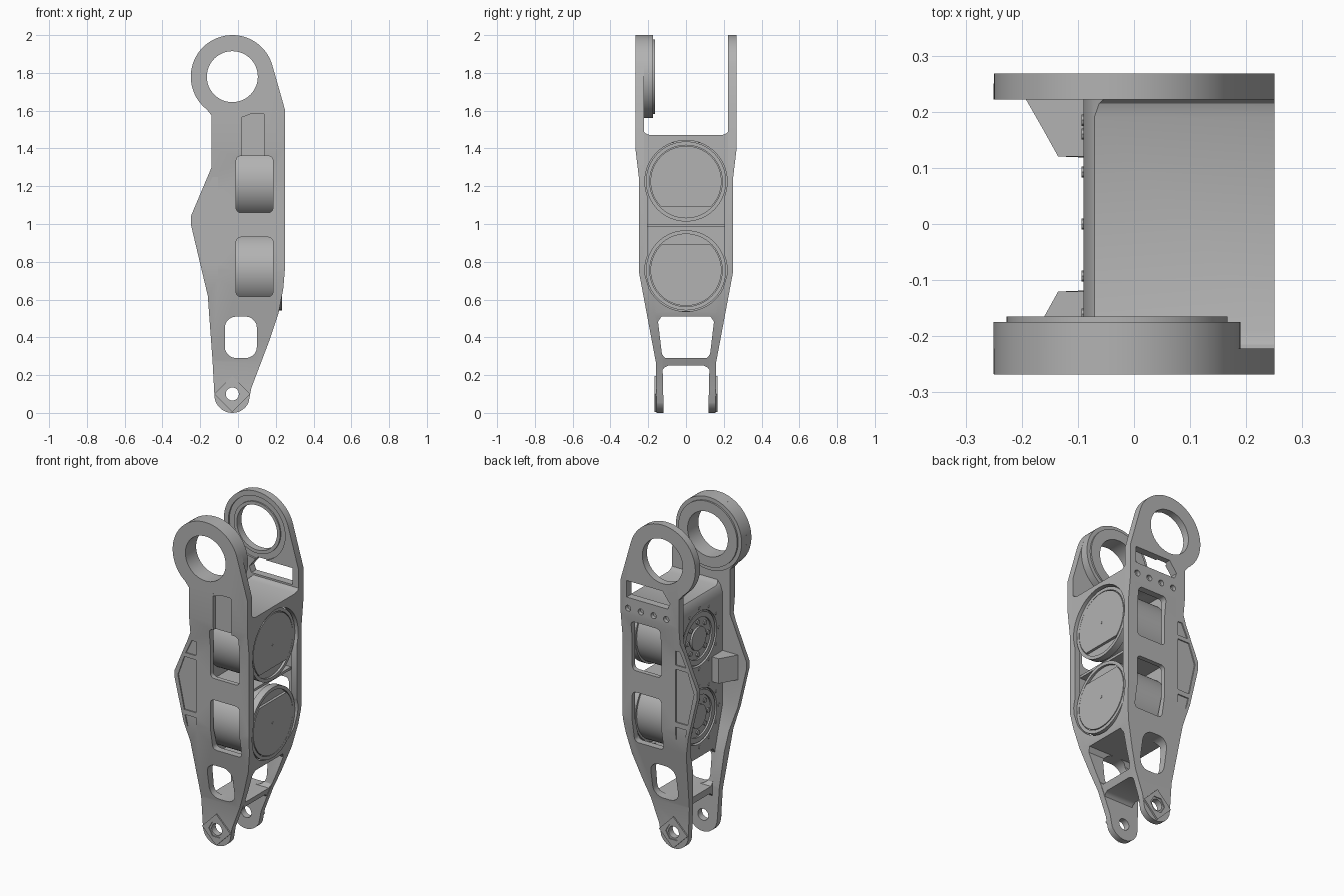
import bpy, bmesh, math

cube = bpy.data.objects.get("Cube")
if cube:
    bpy.data.objects.remove(cube, do_unlink=True)

grey = bpy.data.materials.new("plain grey metal")
grey.use_nodes = True
COLOUR = (0.45, 0.45, 0.45, 1)
grey.diffuse_color = COLOUR
grey.node_tree.nodes["Principled BSDF"].inputs["Base Color"].default_value = COLOUR

RING = (-0.03, 1.78)
PIVOT = (-0.03, 0.1)
MOTORS = (1.225, 0.755)


def arc(c, r, a0=0, a1=360, n=48):
    """Points on an arc; a full circle leaves out the repeated end."""
    full = abs(a1 - a0) == 360
    steps = n if full else n + 1
    angles = [math.radians(a0 + (a1 - a0) * i / n) for i in range(steps)]
    return [(c[0] + r * math.cos(a), c[1] + r * math.sin(a)) for a in angles]


def rounded(x0, x1, z0, z1, r):
    """Rounded rectangle outline."""
    corners = ((x1 - r, z1 - r, 0), (x0 + r, z1 - r, 90),
               (x0 + r, z0 + r, 180), (x1 - r, z0 + r, 270))
    return [p for x, z, a in corners for p in arc((x, z), r, a, a + 90, 5)]


def mirrored(half):
    """Close a half outline across its first coordinate."""
    return half + [(-y, z) for y, z in reversed(half)]


def prism(name, pts, axis, a, b):
    """Extrude a flat outline along an axis from a to b."""
    place = {"x": lambda p, t: (t, p[0], p[1]),
             "y": lambda p, t: (p[0], t, p[1]),
             "z": lambda p, t: (p[0], p[1], t)}[axis]
    bm = bmesh.new()
    low = [bm.verts.new(place(p, a)) for p in pts]
    high = [bm.verts.new(place(p, b)) for p in pts]
    bm.faces.new(low)
    bm.faces.new(high)
    for i in range(len(pts)):
        j = (i + 1) % len(pts)
        bm.faces.new((low[i], low[j], high[j], high[i]))
    bmesh.ops.recalc_face_normals(bm, faces=bm.faces)
    mesh = bpy.data.meshes.new(name)
    bm.to_mesh(mesh)
    bm.free()
    mesh.materials.append(grey)
    obj = bpy.data.objects.new(name, mesh)
    bpy.context.collection.objects.link(obj)
    return obj


def combine(obj, pts, axis, a, b, op="DIFFERENCE"):
    """Cut or trim an object with a prism, then drop the prism."""
    tool = prism("cutter", pts, axis, a, b)
    tool.hide_render = True
    mod = obj.modifiers.new("cut", "BOOLEAN")
    mod.operation, mod.object, mod.solver = op, tool, "EXACT"
    bpy.context.view_layer.objects.active = obj
    bpy.ops.object.modifier_apply(modifier=mod.name)
    bpy.data.objects.remove(tool, do_unlink=True)


# Shared outlines
lower_edge = [(0.07, 0.13), (0.165, 0.38), (0.215, 0.53), (0.24, 0.66), (0.25, 0.78)]
plate_outline = (arc(RING, 0.22, 15, 232)
                 + [(-0.14, 1.575), (-0.14, 1.3), (-0.25, 1.04), (-0.25, 1.0),
                    (-0.16, 0.62), (-0.135, 0.28)]
                 + arc((-0.03, 0.095), 0.095, 180, 335, 20)
                 + lower_edge + [(0.25, 1.6)])
plate_section = [(0.268, 2.01), (0.268, 1.4), (0.25, 1.25), (0.25, 0.75), (0.16, 0.27),
                 (0.155, -0.01), (0.118, -0.01), (0.125, 0.29), (0.15, 0.5),
                 (0.222, 0.75), (0.222, 2.01)]
windows = [rounded(-0.01, 0.185, 1.06, 1.36, 0.025),
           rounded(-0.01, 0.185, 0.615, 0.93, 0.025),
           rounded(-0.07, 0.1, 0.29, 0.51, 0.06)]
pockets = [[(-0.105, 1.14), (-0.185, 1.14), (-0.228, 1.02), (-0.185, 0.82), (-0.105, 0.82)],
           [(-0.105, 0.79), (-0.18, 0.79), (-0.16, 0.7), (-0.105, 0.7)],
           [(-0.105, 1.165), (-0.175, 1.165), (-0.135, 1.25), (-0.105, 1.25)]]

# Side plates with windows, pockets, pivots and gussets
for s, side in ((-1, "front"), (1, "back")):
    plate = prism(side + "_plate", plate_outline, "y", s * 0.05, s * 0.3)
    combine(plate, [(s * y, z) for y, z in plate_section], "x", -0.4, 0.4, "INTERSECT")
    for w in windows:
        combine(plate, w, "y", s * 0.05, s * 0.4)
    for p in pockets:
        combine(plate, p, "y", s * 0.243, s * 0.3)
    combine(plate, arc(RING, 0.135), "y", s * 0.05, s * 0.4)
    combine(plate, arc(PIVOT, 0.035, n=16), "y", s * 0.05, s * 0.4)
    if s < 0:
        combine(plate, rounded(0.02, 0.14, 1.34, 1.585, 0.008), "y", -0.3, -0.243)
    else:
        combine(plate, [(0.21, 1.5), (0.21, 1.6), (-0.03, 1.6), (-0.08, 1.535),
                        (-0.065, 1.5)], "y", 0.1, 0.4)
        combine(plate, arc(RING, 0.19), "y", 0.2, 0.232)
        for i in range(4):
            combine(plate, arc((0.2 - 0.085 * i, 1.435), 0.018, n=16), "y", 0.245, 0.4)
        hub = prism("back_ring_lip", arc(RING, 0.155), "y", 0.224, 0.25)
        combine(hub, arc(RING, 0.135), "y", 0.1, 0.4)

    boss = prism(side + "_pivot_boss", arc(PIVOT, 0.095, n=4), "y", s * 0.14, s * 0.166)
    combine(boss, arc(PIVOT, 0.05, n=6), "y", s * 0.16, s * 0.2)
    combine(boss, arc(PIVOT, 0.035, n=16), "y", s * 0.1, s * 0.2)

    prism(side + "_gusset", [(-0.08, s * 0.235), (-0.08, s * 0.12), (-0.135, s * 0.12),
                             (-0.16, s * 0.165), (-0.2, s * 0.235)], "z", 0.92, 1.07)

# Thick bearing ring on the front plate
ring = prism("bearing_ring", arc(RING, 0.22, n=64), "y", -0.267, -0.175)
combine(ring, arc(RING, 0.165), "y", -0.3, -0.25)
combine(ring, arc(RING, 0.135), "y", -0.4, 0)
lip = prism("bearing_lip", arc(RING, 0.197, n=64), "y", -0.18, -0.165)
combine(lip, arc(RING, 0.135), "y", -0.4, 0)
for c in arc(RING, 0.158, 0, 360, 12):
    prism("ring_bolt", arc(c, 0.02, 90, 450, 3), "y", -0.262, -0.24)

# Centre body joining the plates
body = prism("body_frame", [(-0.09, 0.22), (0.1, 0.22)] + lower_edge[1:]
             + [(0.25, 1.5), (-0.045, 1.5), (-0.075, 1.465), (-0.09, 1.42)], "y", -0.3, 0.3)
combine(body, mirrored([(0.095, 0.25), (0.115, 0.24), (0.13, 0.22), (0.135, 0.29),
                        (0.16, 0.5), (0.23, 0.75), (0.23, 1.5), (0.215, 1.48),
                        (0.19, 1.47)]), "x", -0.4, 0.4, "INTERSECT")
combine(body, [(-0.06, 0.54), (0.17, 0.54), (0.215, 0.78), (0.215, 1.43),
               (-0.06, 1.43)], "y", -0.4, 0.4)
combine(body, mirrored([(0.11, 0.29), (0.127, 0.31), (0.15, 0.48), (0.13, 0.51)]),
        "x", -0.4, 0.4)
combine(body, windows[2], "y", -0.4, 0.4)
combine(body, mirrored([(0.205, 0.8), (0.205, 1.18)]), "x", 0.1, 0.4)
for z in MOTORS:
    combine(body, arc((0, z), 0.218, n=64), "x", 0.1, 0.4)
    combine(body, arc((0, z), 0.165), "x", -0.2, 0)
prism("middle_web", mirrored([(0.225, 0.985), (0.225, 1.0)]), "x", -0.07, 0.2)

# Motors: can, rim, flatted cover and output dial
for z, flat, name in zip(MOTORS, (-90, 90), ("upper", "lower")):
    c = (0, z)
    prism(name + "_motor_can", arc(c, 0.2, n=64), "x", -0.07, 0.205)
    rim = prism(name + "_motor_rim", arc(c, 0.212, n=64), "x", 0.19, 0.232)
    combine(rim, arc(c, 0.192, n=64), "x", 0.218, 0.3)
    prism(name + "_motor_cover", arc(c, 0.188, flat + 44, flat + 316), "x", 0.2, 0.234)
    prism(name + "_cover_centre", arc(c, 0.008, n=8), "x", 0.23, 0.237)
    dial = prism(name + "_dial", arc(c, 0.155), "x", -0.086, -0.06)
    combine(dial, arc(c, 0.125), "x", -0.2, -0.076)
    prism(name + "_dial_hub", arc(c, 0.07, n=32), "x", -0.088, -0.06)
    for i, p in enumerate(arc(c, 0.098, 0, 360, 8)):
        prism(name + "_dial_bolt", arc(p, 0.014, n=8), "x", -0.084, -0.07)
    for p in arc(c, 0.185, 0, 360, 12):
        prism(name + "_panel_bolt", arc(p, 0.01, n=8), "x", -0.094, -0.08)

# Smooth the curved walls and keep the edges crisp
for obj in bpy.context.scene.objects:
    if obj.type == "MESH" and grey.name in obj.data.materials:
        bpy.ops.object.select_all(action="DESELECT")
        obj.select_set(True)
        bpy.context.view_layer.objects.active = obj
        bpy.ops.object.shade_smooth_by_angle(angle=math.radians(30))
